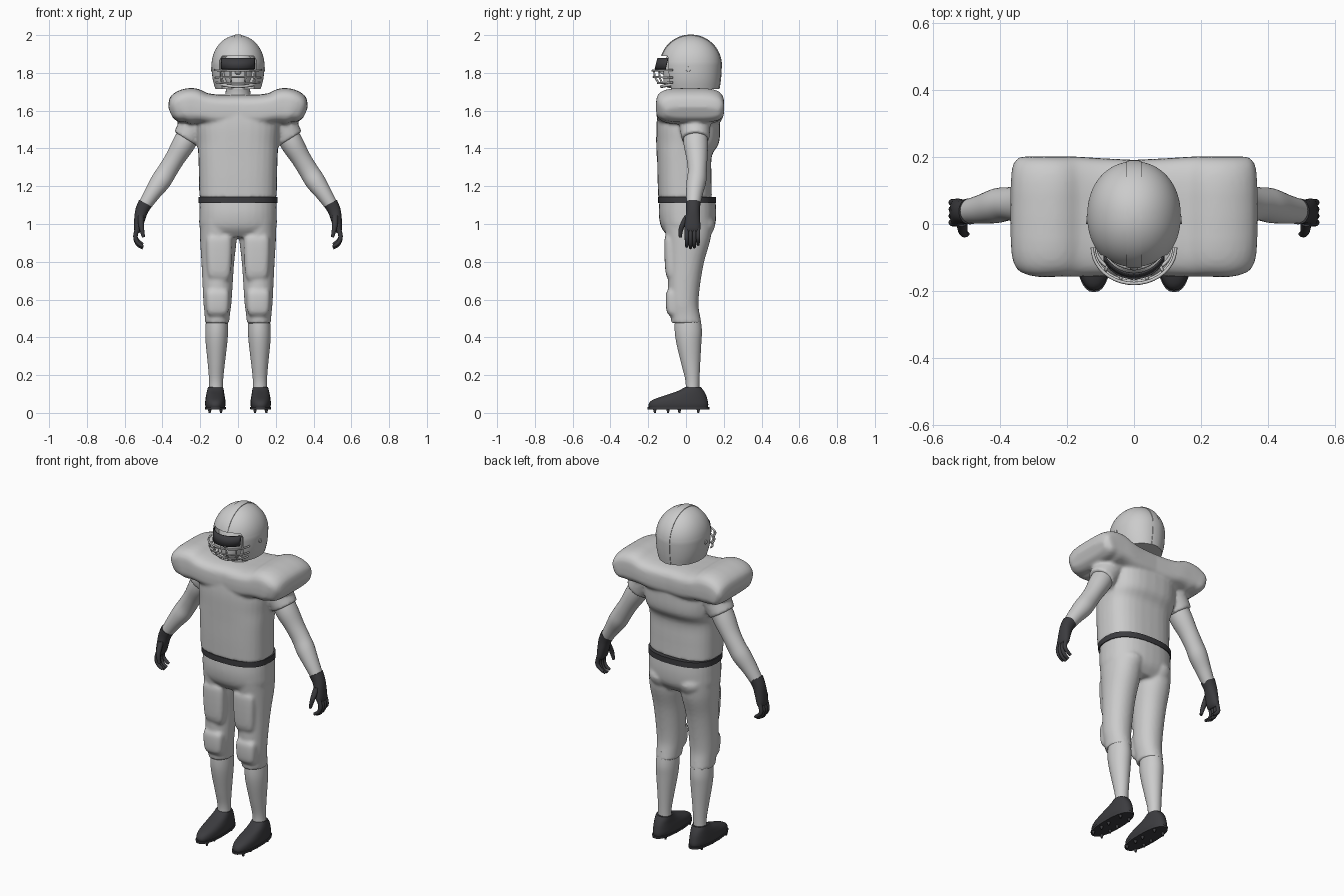
import bpy, bmesh, math
from mathutils import Vector

cube = bpy.data.objects.get("Cube")
if cube:
    bpy.data.objects.remove(cube)


def material(name, rgb):
    m = bpy.data.materials.new(name)
    m.use_nodes = True
    m.diffuse_color = (*rgb, 1)
    m.node_tree.nodes["Principled BSDF"].inputs["Base Color"].default_value = (*rgb, 1)
    return m


GREY = material("light grey", (0.6, 0.6, 0.6))
DARK = material("charcoal", (0.045, 0.045, 0.05))


def smooth_path(rows, steps):
    """Catmull-Rom interpolation of rows of numbers."""
    rows = [Vector(r) for r in rows]
    out = []
    for i in range(len(rows) - 1):
        a, b = rows[max(i - 1, 0)], rows[i]
        c, d = rows[i + 1], rows[min(i + 2, len(rows) - 1)]
        for k in range(steps):
            t = k / steps
            out.append(b + (c - a) * t / 2
                       + (a - b * 2.5 + c * 2 - d / 2) * t * t
                       + ((b - c) * 3 + d - a) * t ** 3 / 2)
    return out + [rows[-1]]


def loft(bm, rows, side=1, power=1, steps=4, segs=32):
    """Skin superellipse rings given as rows of x, y, z, radius across, radius in depth."""
    path = smooth_path(rows, steps)
    rings = []
    for i, (x, y, z, ra, rb) in enumerate(path):
        p, q = path[max(i - 1, 0)], path[min(i + 1, len(path) - 1)]
        tangent = Vector((q[0] - p[0], 0, q[2] - p[2])).normalized()
        across = Vector((tangent.z, 0, -tangent.x))
        ring = []
        for k in range(segs):
            c, s = (math.copysign(abs(f) ** power, f) for f in
                    (math.cos(math.tau * k / segs), math.sin(math.tau * k / segs)))
            co = Vector((x, y, z)) + across * ra * c + Vector((0, rb * s, 0))
            co.x *= side
            ring.append(bm.verts.new(co))
        rings.append(ring)
    for lo, hi in zip(rings, rings[1:]):
        for k in range(segs):
            n = (k + 1) % segs
            bm.faces.new((lo[k], lo[n], hi[n], hi[k]))
    bm.faces.new(rings[0])
    bm.faces.new(rings[-1])


def finish(name, bm, mat, voxel=0, angle=50):
    bmesh.ops.recalc_face_normals(bm, faces=bm.faces)
    mesh = bpy.data.meshes.new(name)
    bm.to_mesh(mesh)
    bm.free()
    mesh.materials.append(mat)
    mesh.shade_smooth()
    mesh.set_sharp_from_angle(angle=math.radians(angle))
    ob = bpy.data.objects.new(name, mesh)
    bpy.context.collection.objects.link(ob)
    if voxel:  # fuse overlapping volumes into one soft surface
        r = ob.modifiers.new("fuse", 'REMESH')
        r.mode, r.voxel_size, r.use_smooth_shade = 'VOXEL', voxel, True
        s = ob.modifiers.new("soften", 'SMOOTH')
        s.factor, s.iterations = 0.5, 5
    return ob


def pair(name, mat, rows, power=1.0):
    for side, word in ((1, "left"), (-1, "right")):
        bm = bmesh.new()
        loft(bm, rows, side, power)
        finish(f"{word}_{name}", bm, mat)


# Jersey: trunk, shoulder pads and sleeves
bm = bmesh.new()
loft(bm, [(0, -.005, 1.14, .205, .142), (0, -.008, 1.25, .207, .143), (0, -.008, 1.36, .21, .145),
          (0, .01, 1.43, .215, .165), (0, .012, 1.53, .22, .168), (0, .015, 1.64, .2, .16)], power=.75)
pads = [(0, .02, 1.6, .085, .172), (.1, .02, 1.6, .085, .177), (.18, .022, 1.612, .083, .18),
        (.235, .022, 1.623, .096, .18), (.29, .022, 1.62, .09, .18), (.335, .03, 1.6, .068, .17),
        (.358, .035, 1.59, .03, .14)]
for side in (1, -1):
    loft(bm, pads, side, .55)
    loft(bm, [(.2, .045, 1.56, .08, .085), (.24, .048, 1.505, .08, .08), (.275, .05, 1.45, .074, .074)], side)
jersey = finish("jersey", bm, GREY, voxel=.009)

# Chest panels hugging the jersey
for side, word in ((1, "left"), (-1, "right")):
    bm = bmesh.new()
    bmesh.ops.create_grid(bm, x_segments=8, y_segments=8, size=.5)
    for v in bm.verts:
        v.co = (side * .05 + v.co.x * .07, -.3, 1.41 + v.co.y * .1)
    panel = finish(f"{word}_chest_panel", bm, GREY)
    wrap = panel.modifiers.new("hug", 'SHRINKWRAP')
    wrap.target, wrap.wrap_method, wrap.offset = jersey, 'PROJECT', .003
    wrap.use_project_y = True

# Trousers: hips, seat, legs and padded thighs and knees
bm = bmesh.new()
loft(bm, [(0, .008, 1.13, .203, .148), (0, .008, 1.05, .205, .152), (0, .01, .98, .203, .14),
          (0, .01, .93, .17, .1)], power=.85)
for side in (1, -1):
    loft(bm, [(.103, .01, 1.02, .098, .13), (.104, .012, .92, .097, .118), (.107, .0, .8, .087, .096),
              (.108, -.01, .68, .08, .085), (.109, -.014, .58, .074, .08), (.11, -.005, .52, .067, .078),
              (.111, .002, .475, .064, .08)], side, .95)
    loft(bm, [(.09, .06, 1.07, .05, .05), (.095, .075, 1.0, .08, .08), (.095, .065, .93, .06, .06)], side)
    loft(bm, [(.1, -.07, .94, .05, .03), (.1, -.07, .91, .068, .045), (.1, -.066, .75, .063, .043),
              (.102, -.06, .7, .05, .03)], side, .6)
    loft(bm, [(.108, -.055, .66, .045, .03), (.108, -.06, .63, .062, .046), (.108, -.06, .54, .058, .043),
              (.108, -.05, .51, .045, .03)], side, .6)
finish("trousers", bm, GREY, voxel=.009)

# Belt
bm = bmesh.new()
loft(bm, [(0, .006, 1.11, .208, .154), (0, .006, 1.143, .208, .154)], power=.82)
finish("belt", bm, DARK)

# Socks, shoes and soles
pair("sock", GREY, [(.111, .008, .52, .055, .065), (.113, .012, .44, .06, .072), (.114, .015, .37, .057, .066),
                    (.115, .025, .26, .045, .05), (.116, .034, .17, .037, .037), (.117, .034, .1, .037, .036)])
pair("shoe", DARK, [(.12, -.04, .025, .05, .155), (.12, -.04, .045, .054, .158), (.12, -.032, .068, .053, .146),
                    (.12, -.003, .092, .049, .11), (.119, .025, .115, .045, .07), (.118, .036, .135, .041, .044)], .85)
pair("sole", DARK, [(.12, -.04, .018, .055, .163), (.12, -.04, .03, .056, .164)], .85)
for side, word in ((1, "left"), (-1, "right")):
    bm = bmesh.new()
    for y in (-.165, -.095, -.035, .065):
        for dx in (-.03, .03):
            loft(bm, [(.12 + dx, y, 0, .005, .005), (.12 + dx, y, .02, .01, .01)], side, segs=10, steps=1)
    finish(f"{word}_cleats", bm, DARK)

# Arms
pair("arm", GREY, [(.25, .05, 1.49, .06, .062), (.29, .052, 1.42, .06, .064), (.335, .058, 1.345, .052, .055),
                   (.375, .06, 1.28, .052, .05), (.41, .055, 1.225, .053, .052), (.455, .045, 1.16, .043, .044),
                   (.5, .038, 1.09, .034, .035)])

# Gloves with curled fingers and thumb
for side, word in ((1, "left"), (-1, "right")):
    bm = bmesh.new()
    loft(bm, [(.49, .038, 1.11, .038, .039), (.51, .037, 1.07, .034, .036), (.522, .035, 1.02, .028, .04),
              (.53, .034, .975, .022, .042), (.534, .034, .955, .012, .036)], side, .9)
    for k in range(4):
        y, drop = .004 + k * .02, (.008, 0, .004, .018)[k]
        loft(bm, [(.53, y, .985, .012, .011), (.543, y, .935, .012, .011), (.531, y, .893 + drop, .011, .01),
                  (.503, y, .873 + drop, .008, .008)], side, segs=12)
    loft(bm, [(.515, .01, 1.045, .016, .018), (.513, -.016, 1.0, .015, .015), (.508, -.028, .965, .012, .012),
              (.5, -.03, .93, .008, .008)], side, segs=12)
    finish(f"{word}_glove", bm, DARK)

# Neck and head
bm = bmesh.new()
loft(bm, [(0, .02, 1.64, .075, .075), (0, .015, 1.7, .065, .07), (0, .005, 1.76, .065, .075)])
finish("neck", bm, GREY)
bm = bmesh.new()
loft(bm, [(0, -.06, 1.72, .03, .03), (0, -.05, 1.735, .055, .065), (0, -.035, 1.79, .078, .085),
          (0, -.03, 1.86, .085, .085), (0, -.02, 1.92, .06, .06)])
loft(bm, [(0, -.115, 1.835, .008, .008), (0, -.12, 1.805, .016, .02), (0, -.11, 1.79, .012, .008)])
finish("head", bm, GREY)


# Helmet shell and its raised centre band, cut open at the face
def dome(bm, grow):
    rows = [(0, .03, 1.715, .12 + grow, .145 + grow), (0, .027, 1.77, .135 + grow, .156 + grow)]
    for k in range(13):
        a = math.radians(k * 7.3)
        rows.append((0, .025, 1.84 + (.16 + grow) * math.sin(a),
                     (.14 + grow) * math.cos(a), (.162 + grow) * math.cos(a)))
    loft(bm, rows, power=.95, steps=2, segs=64)


bm = bmesh.new()
loft(bm, [(0, -.2, 1.6, .095, .14), (0, -.2, 1.78, .108, .14), (0, -.2, 1.87, .108, .14),
          (0, -.2, 1.89, .095, .13)], power=.5, steps=1)
cutter = finish("face_cutter", bm, GREY)
cutter.hide_render = True
bm = bmesh.new()
dome(bm, 0)
shell = finish("helmet", bm, GREY)
bm = bmesh.new()
dome(bm, .003)
for s in (1, -1):
    bmesh.ops.bisect_plane(bm, geom=bm.verts[:] + bm.edges[:] + bm.faces[:], plane_co=(s * .022, 0, 0),
                           plane_no=(s, 0, 0), clear_outer=True)
    bmesh.ops.holes_fill(bm, edges=[e for e in bm.edges if e.is_boundary])
band = finish("helmet_band", bm, GREY)
for ob in (shell, band):
    cut = ob.modifiers.new("face", 'BOOLEAN')
    cut.object, cut.solver = cutter, 'EXACT'
    bpy.context.view_layer.objects.active = ob
    bpy.ops.object.modifier_apply(modifier="face")
    ob.data.set_sharp_from_angle(angle=math.radians(40))
bpy.data.objects.remove(cutter)

# Ear buttons
for side, word in ((1, "left"), (-1, "right")):
    bm = bmesh.new()
    loft(bm, [(.13, .012, 1.82, .014, .014), (.143, .012, 1.82, .012, .012)], side, steps=1, segs=20)
    finish(f"{word}_ear_button", bm, GREY)

# Visor
bm = bmesh.new()
columns = []
for k in range(17):
    a = math.radians(-62 + k * 7.75)
    x, y = .103 * math.sin(a), -.055 - .105 * math.cos(a)
    columns.append([bm.verts.new((x, y + dy, z)) for z, dy in ((1.82, -.006), (1.878, .008))])
for p, q in zip(columns, columns[1:]):
    bm.faces.new((p[0], q[0], q[1], p[1]))
visor = finish("visor", bm, DARK)
visor.modifiers.new("thickness", 'SOLIDIFY').thickness = .006


# Face guard bars and chin strap
def bar(name, points, radius=.005):
    curve = bpy.data.curves.new(name, 'CURVE')
    curve.dimensions, curve.bevel_depth, curve.bevel_resolution = '3D', radius, 2
    curve.use_fill_caps = True
    line = curve.splines.new('POLY')
    line.points.add(len(points) - 1)
    for p, co in zip(line.points, points):
        p.co = (*co, 1)
    curve.materials.append(GREY)
    bpy.context.collection.objects.link(bpy.data.objects.new(name, curve))


def arc(width, back, front, z_side, z_mid):
    fan = [math.pi * k / 20 for k in range(21)]
    return [(width * math.cos(a), back - (back * 1 - front) * math.sin(a),
             z_side + (z_mid - z_side) * math.sin(a)) for a in fan]


bar("upper_guard_bar", arc(.125, -.07, -.178, 1.815, 1.812))
bar("middle_guard_bar", arc(.12, -.07, -.172, 1.775, 1.778))
bar("lower_guard_bar", arc(.115, -.07, -.15, 1.75, 1.745))
bar("chin_strap", arc(.1, -.02, -.13, 1.75, 1.728), .008)
for s, word in ((1, "left"), (-1, "right")):
    bar(f"{word}_guard_post", [(s * .04, -.17, 1.812), (s * .04, -.165, 1.778), (s * .036, -.145, 1.746)])
    bar(f"{word}_guard_side", [(s * .09, -.143, 1.814), (s * .086, -.14, 1.776), (s * .08, -.127, 1.747)])
